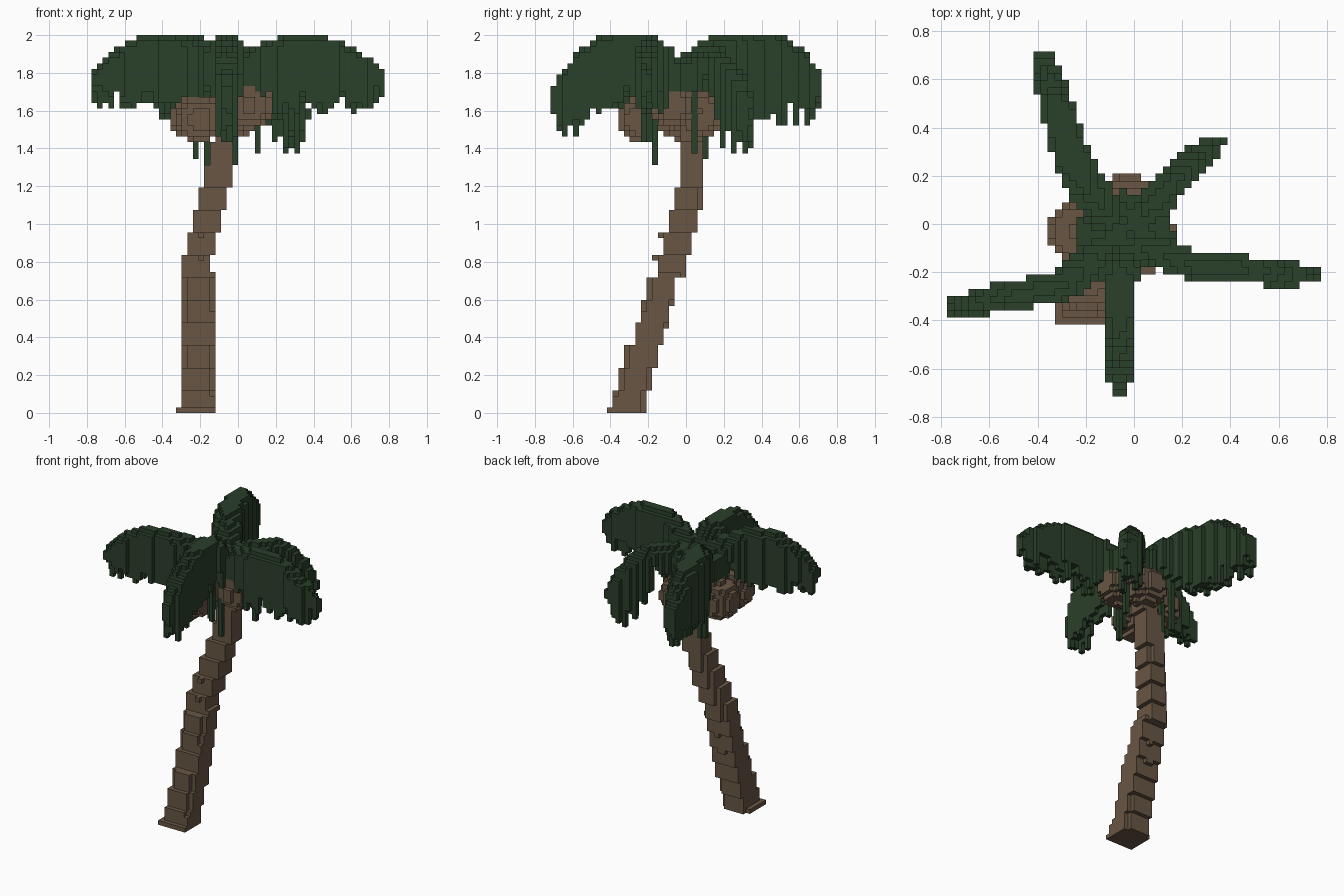
import bpy, bmesh, math, random
from mathutils import Vector

if "Cube" in bpy.data.objects:
    bpy.data.objects.remove(bpy.data.objects["Cube"])

random.seed(4)
V = 2 / 67  # edge of one block


def material(name, rgb):
    m = bpy.data.materials.new(name)
    m.diffuse_color = (*rgb, 1)
    m.use_nodes = True
    m.node_tree.nodes["Principled BSDF"].inputs["Base Color"].default_value = m.diffuse_color
    return m


BROWN = material("bark brown", (0.138, 0.093, 0.058))
GREEN = material("leaf green", (0.023, 0.05, 0.023))


def cell(x, y):
    return math.floor(x / V), math.floor(y / V)


def block_object(name, cells, mat):
    """Mesh of the exposed faces of a set of grid blocks."""
    bm = bmesh.new()
    verts = {}

    def vert(c):
        if c not in verts:
            verts[c] = bm.verts.new(Vector(c) * V)
        return verts[c]

    for c in sorted(cells):
        for axis in range(3):
            for side in range(2):
                n = list(c)
                n[axis] += 2 * side - 1
                if tuple(n) in cells:
                    continue
                u, w = (axis + 1) % 3, (axis + 2) % 3
                ring = []
                for q in range(4):
                    p = list(c)
                    p[axis] += side
                    p[u] += q in (1, 2)
                    p[w] += q >= 2
                    ring.append(vert(tuple(p)))
                bm.faces.new(ring if side else ring[::-1])
    me = bpy.data.meshes.new(name)
    bm.to_mesh(me)
    bm.free()
    me.materials.append(mat)
    ob = bpy.data.objects.new(name, me)
    bpy.context.collection.objects.link(ob)


# Leaning trunk: centre every 0.4 units of height, stacked in stepped segments
centres = [Vector(p) for p in ((-.22, -.325), (-.205, -.2), (-.21, -.08), (-.115, .025), (-.04, .02), (0, 0))]
trunk = set()
for k in range(57):
    z = (k // 4 * 4 + 2) * V if k else 0
    i, f = divmod(z / .4, 1)
    c = centres[int(i)].lerp(centres[int(i) + 1], f)
    h = .105 if k == 0 else .087 - .016 * k * V
    for x in range(-16, 8):
        for y in range(-16, 8):
            dx, dy = abs((x + .5) * V - c.x), abs((y + .5) * V - c.y)
            if max(dx, dy) <= h and dx + dy <= 1.75 * h:
                trunk.add((x, y, k))
    # rough bark stubs at the ring joints
    if k % 4 == 3 and k < 46:
        for s in range(3):
            a = random.uniform(0, math.tau)
            trunk.add((*cell(c.x + h * math.cos(a), c.y + h * math.sin(a)), k))
block_object("trunk", trunk, BROWN)

# Coconuts
nuts = [(.06, -.075, 1.63), (-.2, -.235, 1.555), (-.235, -.03, 1.57), (-.02, .085, 1.585)]
for n, c in enumerate(nuts):
    ball = set()
    for x in range(-16, 12):
        for y in range(-16, 12):
            for k in range(44, 62):
                if ((Vector((x, y, k)) + Vector((.5, .5, .5))) * V - Vector(c)).length <= .126:
                    ball.add((x, y, k))
    block_object(f"coconut_{n + 1}", ball, BROWN)

# Fronds: plan bend point, plan tip, peak z, peak position, tip z,
# fringe z, where the fringe starts and over what length, half width
HEART = Vector((-.06, -.06))
fronds = {
    "back_left_frond": ((-.26, .27), (-.38, .7), 2.0, .55, 1.78, 1.55, .22, .3, .055),
    "back_right_frond": ((.19, .2), (.35, .345), 1.88, .45, 1.6, 1.4, .5, .2, .045),
    "right_frond": ((.24, -.17), (.76, -.22), 1.97, .5, 1.77, 1.6, .2, .15, .042),
    "front_frond": ((-.06, -.3), (-.06, -.7), 2.0, .35, 1.69, 1.48, .35, .5, .052),
    "left_frond": ((-.3, -.26), (-.76, -.345), 1.97, .55, 1.76, 1.61, .25, .2, .045),
}
for name, (bend, tip, peak, at, tip_z, low, start, run, width) in fronds.items():
    bend, tip = Vector(bend), Vector(tip)
    first, second = (bend - HEART).length, (tip - bend).length
    knee = first / (first + second)
    columns = {}
    for s in range(161):
        t = s / 160
        # straight run to the bend, then on to the tip
        if t < knee:
            p, d = HEART.lerp(bend, t / knee), bend - HEART
        else:
            p, d = bend.lerp(tip, (t - knee) / (1 - knee)), tip - bend
        side = Vector((-d.y, d.x)).normalized()
        # arched rib, fringe dropping to its low line and lifting at the tip
        if t < at:
            top = peak - (peak - 1.82) * (1 - t / at) ** 2
        else:
            top = peak - (peak - tip_z) * ((t - at) / (1 - at)) ** 2.3
        drop = min(1, max(0, (t - start) / run))
        fringe = 1.7 + (low - 1.7) * drop + .6 * max(0, t - .88)
        half = width * (1.25 - .4 * t) * min(1, .35 + 4 * (1 - t))
        for j in range(-4, 5):
            off = half * j / 4
            c = cell(*(p + side * off))
            z = top - .8 * abs(off)          # leaflets fall away from the rib
            bottom = fringe + (.1 if abs(off) < half * .35 and half > .04 else 0)
            if c not in columns or z > columns[c][0]:
                columns[c] = (z, bottom)
    leaf = set()
    for c, (top, bottom) in sorted(columns.items()):
        bottom += random.choice((-1, 0, 0, 1, 1, 2, 3)) * V
        for k in range(round(bottom / V), min(67, round(top / V) + 1)):
            leaf.add((*c, k))
    block_object(name, leaf, GREEN)

# Leafy heart of the crown, with a few long hanging leaflets
heart = set()
for x in range(-10, 7):
    for y in range(-9, 6):
        r = math.hypot((x * V + .05) / .2, (y * V + .05) / .17)
        if r <= 1:
            for k in range(57, 61 + round(1.5 * r)):
                heart.add((x, y, k))
for x, y, low in ((-.17, .07, 1.27), (-.02, -.17, 1.31), (-.06, -.2, 1.44),
                  (-.23, .09, 1.35), (.1, .04, 1.38), (-.03, -.23, 1.42)):
    for k in range(round(low / V), 60):
        heart.add((*cell(x, y), k))
block_object("crown_heart", heart, GREEN)
